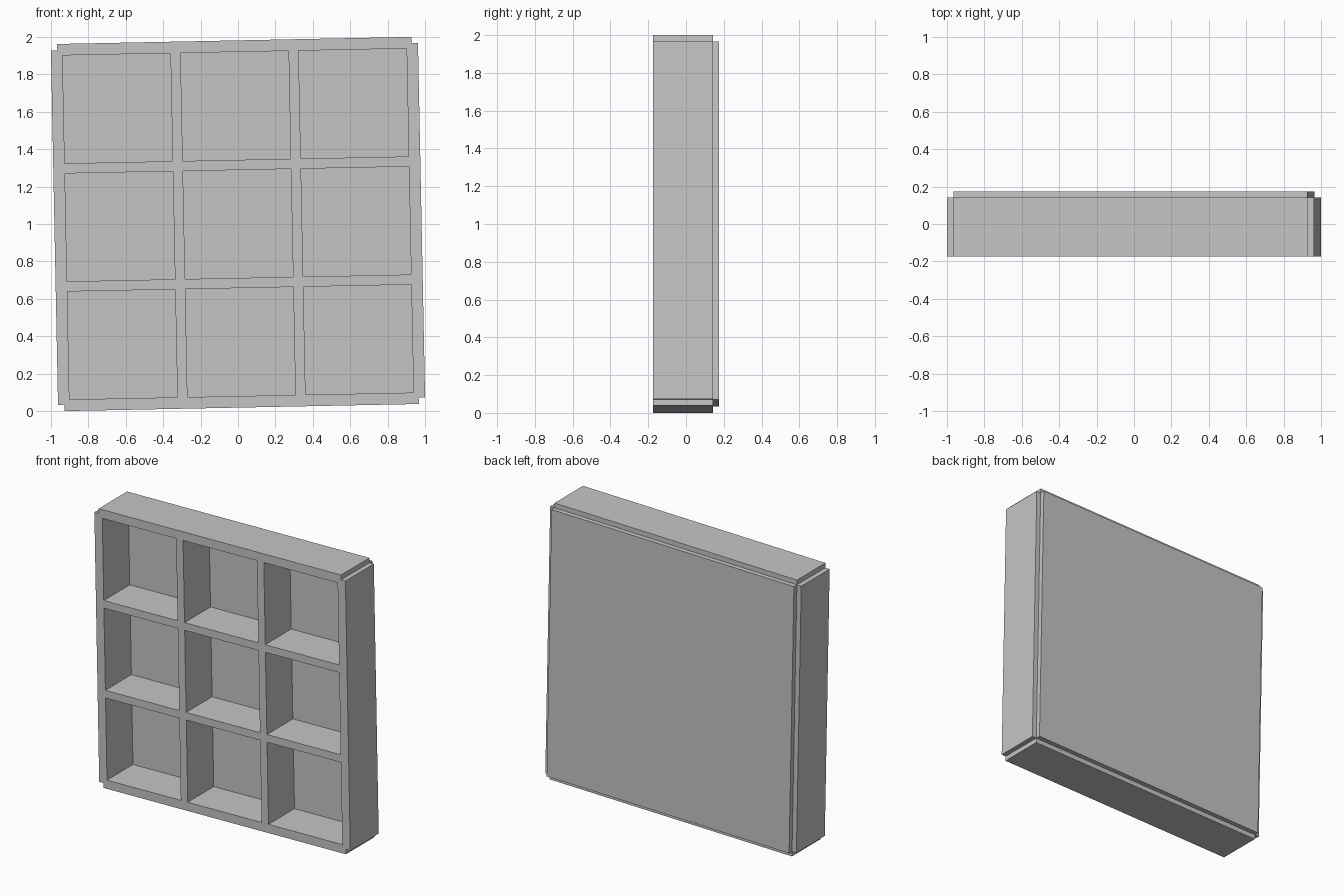
import bpy
import bmesh
from mathutils import Matrix, Vector

if "Cube" in bpy.data.objects:
    bpy.data.objects.remove(bpy.data.objects["Cube"], do_unlink=True)

OUTER, INNER = 0.981, 0.947                  # half size, half size inside the edge notch
FRONT, STEP, BACK, FLOOR = -0.175, 0.142, 0.175, 0.115
CELL, PITCH = 0.577, 0.631
TILT = -0.02

grey = bpy.data.materials.new("plain grey")
grey.use_nodes = True
grey.diffuse_color = (0.56, 0.56, 0.56, 1)
grey.node_tree.nodes["Principled BSDF"].inputs["Base Color"].default_value = grey.diffuse_color


def make_object(name, bm):
    bmesh.ops.recalc_face_normals(bm, faces=bm.faces)
    mesh = bpy.data.meshes.new(name)
    bm.to_mesh(mesh)
    bm.free()
    mesh.materials.append(grey)
    obj = bpy.data.objects.new(name, mesh)
    bpy.context.collection.objects.link(obj)
    obj.location.z = 1
    obj.rotation_euler.y = TILT
    return obj


def add_box(bm, x, z, size, y0, y1):
    scale = Matrix.Diagonal((size, y1 - y0, size, 1))
    place = Matrix.Translation((x, (y0 + y1) / 2, z))
    bmesh.ops.create_cube(bm, size=1, matrix=place @ scale)


# Tray body: square with notched corners, extruded front to back
bm = bmesh.new()
profile = []
for turn in range(4):
    for x, z in ((OUTER, -INNER), (OUTER, INNER), (INNER, INNER)):
        for _ in range(turn):
            x, z = -z, x
        profile.append(bm.verts.new((x, FRONT, z)))
face = bm.faces.new(profile)
side = bmesh.ops.extrude_face_region(bm, geom=[face])
moved = [v for v in side["geom"] if isinstance(v, bmesh.types.BMVert)]
bmesh.ops.translate(bm, verts=moved, vec=Vector((0, STEP - FRONT, 0)))
if not face.is_valid or len(bm.faces) < 14:
    bm.faces.new(profile)
tray = make_object("compartment_tray", bm)

# Nine square compartments cut from the front
bm = bmesh.new()
for col in (-1, 0, 1):
    for row in (-1, 0, 1):
        add_box(bm, col * PITCH, row * PITCH, CELL, FRONT - 0.1, FLOOR)
cutter = make_object("compartment_cutter", bm)
cutter.hide_render = True
cut = tray.modifiers.new("compartments", "BOOLEAN")
cut.operation = "DIFFERENCE"
cut.solver = "EXACT"
cut.object = cutter
bpy.context.view_layer.objects.active = tray
bpy.ops.object.modifier_apply(modifier=cut.name)
bpy.data.objects.remove(cutter, do_unlink=True)

# Raised square panel on the back
bm = bmesh.new()
add_box(bm, 0, 0, INNER * 2, STEP, BACK)
make_object("back_panel", bm)
